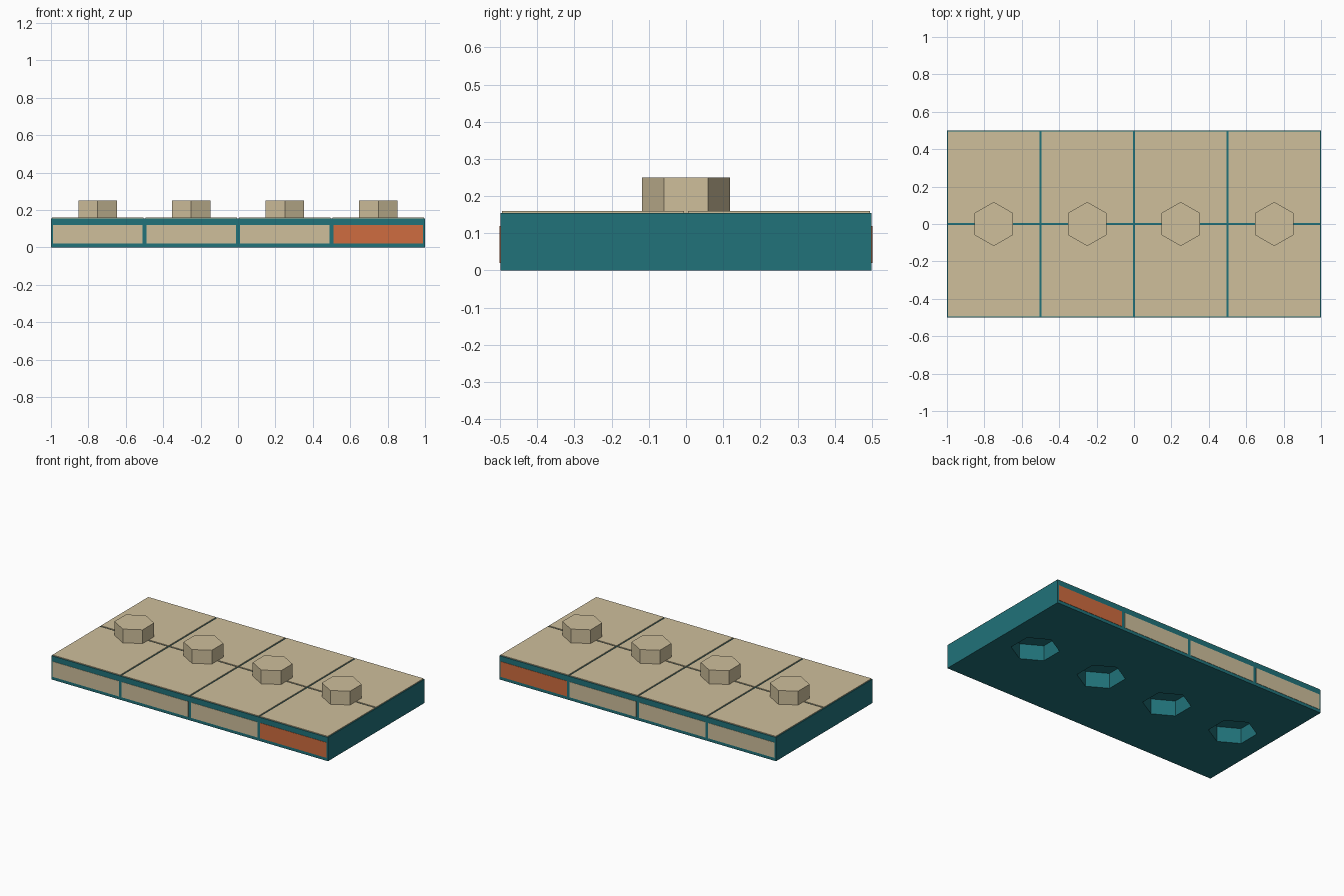
import bpy, math

if "Cube" in bpy.data.objects:
    bpy.data.objects.remove(bpy.data.objects["Cube"])


def material(name, color):
    m = bpy.data.materials.new(name)
    m.diffuse_color = (*color, 1)
    m.use_nodes = True
    m.node_tree.nodes["Principled BSDF"].inputs["Base Color"].default_value = m.diffuse_color
    return m


teal = material("teal", (0.015, 0.17, 0.195))
tan = material("tan", (0.62, 0.52, 0.33))
orange = material("orange", (0.62, 0.15, 0.05))


def prism(name, outline, z0, z1, mat):
    """Extrude a counter-clockwise xy outline from z0 to z1."""
    n = len(outline)
    verts = [(x, y, z) for z in (z0, z1) for x, y in outline]
    faces = [tuple(reversed(range(n))), tuple(range(n, 2 * n))]
    faces += [(i, (i + 1) % n, n + (i + 1) % n, n + i) for i in range(n)]
    mesh = bpy.data.meshes.new(name)
    mesh.from_pydata(verts, [], faces)
    mesh.materials.append(mat)
    ob = bpy.data.objects.new(name, mesh)
    bpy.context.collection.objects.link(ob)
    return ob


def box(name, cx, cy, sx, sy, z0, z1, mat):
    x, y = sx / 2, sy / 2
    return prism(name, [(cx - x, cy - y), (cx + x, cy - y),
                        (cx + x, cy + y), (cx - x, cy + y)], z0, z1, mat)


def hexagon(cx, r):
    return [(cx + r * math.cos(a), r * math.sin(a))
            for a in (math.radians(30 + 60 * i) for i in range(6))]


columns = (-0.75, -0.25, 0.25, 0.75)

# base slab
base = box("base_slab", 0, 0, 2, 0.998, 0, 0.155, teal)

for i, x in enumerate(columns):
    # hexagonal sockets in the underside
    cutter = prism(f"socket_cutter_{i}", hexagon(x, 0.143), -0.05, 0.1, teal)
    cutter.hide_render = True
    mod = base.modifiers.new("socket", 'BOOLEAN')
    mod.operation, mod.solver, mod.object = 'DIFFERENCE', 'EXACT', cutter
    # hexagonal stud on top
    prism(f"stud_{i}", hexagon(x, 0.118), 0.155, 0.25, tan)
    for side, s in (("front", -1), ("back", 1)):
        # top tile
        box(f"top_tile_{side}_{i}", x, s * 0.25, 0.49, 0.49, 0.15, 0.16, tan)
        # long-side panel, the last one highlighted
        box(f"{side}_panel_{i}", x, s * 0.496, 0.48, 0.01, 0.02, 0.12,
            orange if i == 3 else tan)

# bake the sockets and remove the cutters
bpy.context.view_layer.objects.active = base
for mod in list(base.modifiers):
    cutter = mod.object
    bpy.ops.object.modifier_apply(modifier=mod.name)
    bpy.data.objects.remove(cutter)
